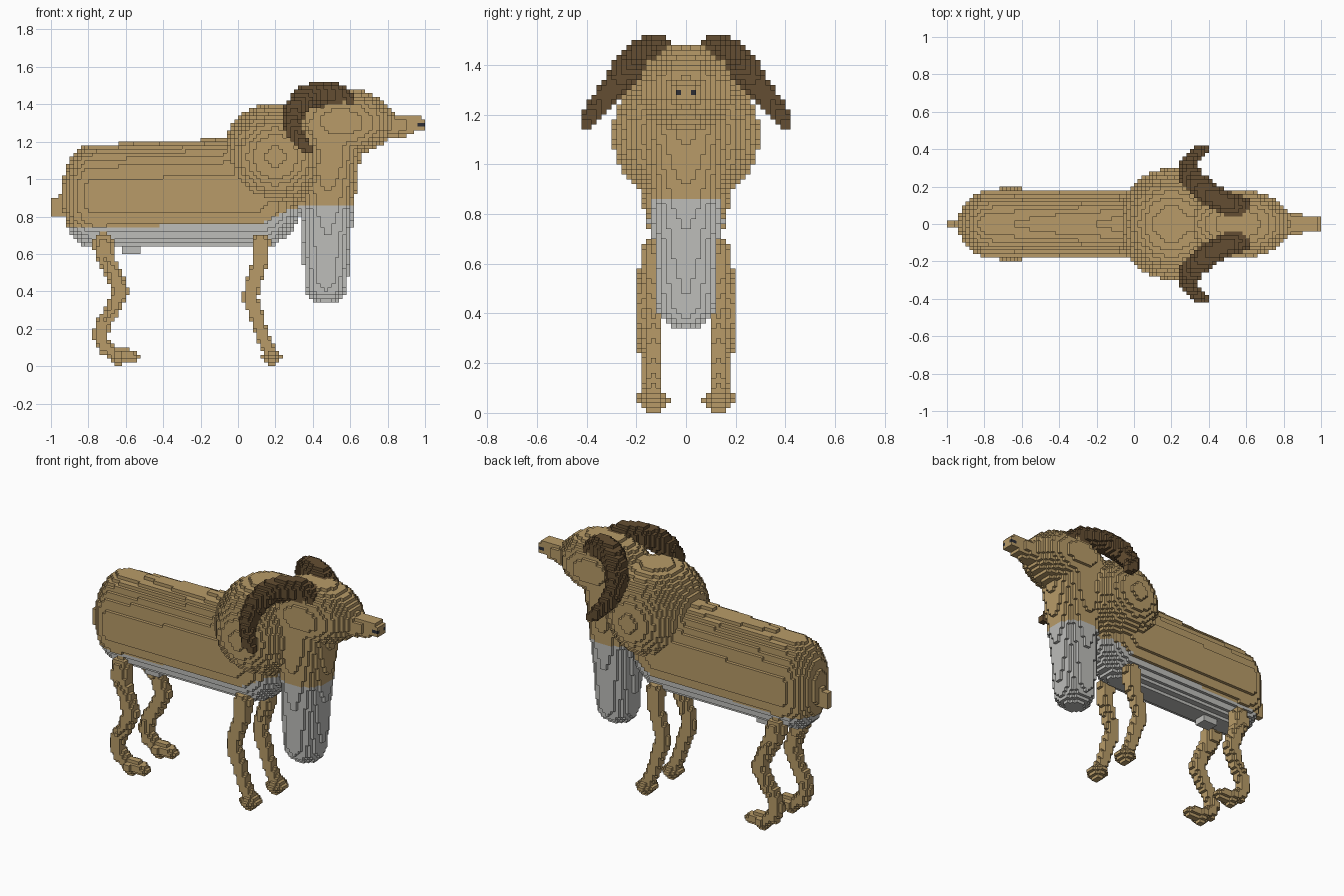
import bpy
import bmesh
import math
from mathutils import Vector

if "Cube" in bpy.data.objects:
    bpy.data.objects.remove(bpy.data.objects["Cube"], do_unlink=True)

V = 0.02  # block size


def material(name, color):
    m = bpy.data.materials.new(name)
    m.use_nodes = True
    m.diffuse_color = (*color, 1)
    for n in m.node_tree.nodes:
        if n.type == "BSDF_PRINCIPLED":
            n.inputs["Base Color"].default_value = (*color, 1)
            n.inputs["Roughness"].default_value = 0.9
    return m


TAN = material("tan_coat", (0.48, 0.33, 0.14))
PALE = material("pale_grey_wool", (0.51, 0.51, 0.49))
BROWN = material("brown_horn", (0.127, 0.076, 0.032))
DARK = material("dark_nostril", (0.025, 0.027, 0.035))


# Shapes: each returns (low corner, high corner, inside test)
def ellipsoid(c, r):
    c, r = Vector(c), Vector(r)

    def inside(p):
        return sum(((p[k] - c[k]) / r[k]) ** 2 for k in range(3)) < 1
    return c - r, c + r, inside


def box(lo, hi):
    lo, hi = Vector(lo), Vector(hi)

    def inside(p):
        return all(lo[k] < p[k] < hi[k] for k in range(3))
    return lo, hi, inside


def tube(*pts):
    """Round rod through points given as (x, y, z, radius)."""
    rods = [(Vector(a[:3]), Vector(b[:3]), a[3], b[3]) for a, b in zip(pts, pts[1:])]

    def inside(p):
        for a, b, ra, rb in rods:
            d = b - a
            t = max(0, min(1, (p - a).dot(d) / d.length_squared))
            if (p - a - d * t).length < ra + (rb - ra) * t:
                return True
        return False
    lo = Vector([min(q[k] - q[3] for q in pts) for k in range(3)])
    hi = Vector([max(q[k] + q[3] for q in pts) for k in range(3)])
    return lo, hi, inside


def barrel():
    """Long trunk with an oval section, growing slightly to the front."""
    def inside(p):
        t = max(0, min(1, (p.x + 0.78) / 0.88))
        dx = p.x - (-0.78 + 0.88 * t)
        ex = 0.16 if dx < 0 else 0.25
        cz, rz = 0.907 + 0.02 * t, 0.277 + 0.02 * t
        return (dx / ex) ** 2 + (p.y / 0.178) ** 2 + abs((p.z - cz) / rz) ** 2.2 < 1
    return Vector((-0.96, -0.2, 0.6)), Vector((0.38, 0.2, 1.26)), inside


# Colour rules
def belly_rule(p):
    edge = 0.735 if p.x < -0.42 else 0.755
    edge += max(0, p.x - 0.1) * 0.45
    return 1 if p.z < edge else 0


def beard_rule(p):
    return 1 if p.z < 0.865 else 0


def snout_rule(p):
    return 1 if p.x > 0.95 and abs(p.y) > 0.02 and 1.28 < p.z < 1.30 else 0


# Parts: name, shapes, materials, colour rule
parts = []


def part(name, shapes, mats, rule=None):
    parts.append((name, shapes, mats, rule))


# Horns
for side, s in (("left", 1), ("right", -1)):
    horn = [(0.57, 0.085, 1.42, 0.062), (0.50, 0.11, 1.455, 0.066),
            (0.42, 0.15, 1.455, 0.066), (0.35, 0.20, 1.43, 0.064),
            (0.305, 0.25, 1.37, 0.060), (0.29, 0.30, 1.30, 0.050),
            (0.31, 0.35, 1.235, 0.044), (0.355, 0.39, 1.18, 0.034),
            (0.385, 0.40, 1.165, 0.022)]
    part("horn_" + side, [tube(*[(x, y * s, z, r) for x, y, z, r in horn])], [BROWN])

# Trunk, shoulders, neck with hanging beard, head, snout, tail
part("trunk", [barrel()], [TAN, PALE], belly_rule)
part("shoulders", [ellipsoid((0.2, 0, 1.12), (0.287, 0.295, 0.287))], [TAN])
part("neck_and_beard", [tube((0.47, 0, 0.45, 0.118), (0.475, 0, 0.70, 0.130),
                             (0.48, 0, 0.88, 0.145), (0.485, 0, 1.08, 0.165),
                             (0.50, 0, 1.25, 0.17))], [TAN, PALE], beard_rule)
part("head", [ellipsoid((0.555, 0, 1.305), (0.285, 0.185, 0.183))], [TAN])
part("snout", [tube((0.74, 0, 1.285, 0.09), (0.87, 0, 1.285, 0.06)),
               box((0.80, -0.04, 1.24), (0.94, 0.04, 1.34)),
               box((0.80, -0.04, 1.26), (0.98, 0.04, 1.34)),
               box((0.90, -0.04, 1.26), (1.00, 0.04, 1.32))],
     [TAN, DARK], snout_rule)
part("tail", [box((-1.00, -0.03, 0.80), (-0.90, 0.03, 0.90)),
              box((-0.96, -0.03, 0.90), (-0.90, 0.03, 0.92))], [TAN])
part("udder", [box((-0.62, -0.04, 0.60), (-0.52, 0.04, 0.66))], [PALE])

# Legs
for side, s in (("left", 1), ("right", -1)):
    fore = [(0.125, 0.12, 0.66, 0.048), (0.12, 0.125, 0.55, 0.042),
            (0.08, 0.13, 0.44, 0.040), (0.065, 0.13, 0.36, 0.040),
            (0.10, 0.13, 0.27, 0.036), (0.13, 0.13, 0.17, 0.036),
            (0.175, 0.13, 0.06, 0.034)]
    part("front_leg_" + side,
         [tube(*[(x, y * s, z, r) for x, y, z, r in fore]),
          ellipsoid((0.18, 0.13 * s, 0.05), (0.056, 0.062, 0.034)),
          box((0.16, 0.13 * s - 0.025, 0), (0.20, 0.13 * s + 0.025, 0.04))], [TAN])
    hind = [(-0.72, 0.12, 0.66, 0.058), (-0.71, 0.14, 0.58, 0.050),
            (-0.66, 0.155, 0.49, 0.042), (-0.63, 0.16, 0.40, 0.044),
            (-0.665, 0.155, 0.31, 0.040), (-0.72, 0.15, 0.23, 0.040),
            (-0.74, 0.145, 0.16, 0.040), (-0.71, 0.14, 0.10, 0.038),
            (-0.65, 0.14, 0.06, 0.038), (-0.56, 0.14, 0.055, 0.034)]
    part("hind_leg_" + side,
         [tube(*[(x, y * s, z, r) for x, y, z, r in hind]),
          ellipsoid((-0.64, 0.14 * s, 0.055), (0.05, 0.062, 0.034)),
          box((-0.66, 0.14 * s - 0.025, 0.0), (-0.62, 0.14 * s + 0.025, 0.04))], [TAN])

# Fill the block grid; the first part to claim a cell keeps it
owner = {}
for index, (_, shapes, _, _) in enumerate(parts):
    for lo, hi, inside in shapes:
        spans = [range(math.floor(lo[k] / V) - 1, math.ceil(hi[k] / V) + 1) for k in range(3)]
        for i in spans[0]:
            for j in spans[1]:
                for k in spans[2]:
                    if k >= 0 and (i, j, k) not in owner:
                        if inside(Vector((i + 0.5, j + 0.5, k + 0.5)) * V):
                            owner[(i, j, k)] = index

cells = [[] for _ in parts]
for cell, index in owner.items():
    cells[index].append(cell)

# Turn each part's exposed block sides into a mesh
for (name, _, mats, rule), own in zip(parts, cells):
    bm = bmesh.new()
    verts = {}
    for cell in own:
        slot = rule(Vector([c + 0.5 for c in cell]) * V) if rule else 0
        for axis in range(3):
            u, v = (axis + 1) % 3, (axis + 2) % 3
            for step in (0, 1):
                near = list(cell)
                near[axis] += 1 if step else -1
                if tuple(near) in owner:
                    continue
                ring = []
                for du, dv in ((0, 0), (1, 0), (1, 1), (0, 1)):
                    q = list(cell)
                    q[axis] += step
                    q[u] += du
                    q[v] += dv
                    q = tuple(q)
                    if q not in verts:
                        verts[q] = bm.verts.new(Vector(q) * V)
                    ring.append(verts[q])
                face = bm.faces.new(ring if step else ring[::-1])
                face.material_index = slot
    mesh = bpy.data.meshes.new(name)
    bm.to_mesh(mesh)
    bm.free()
    for m in mats:
        mesh.materials.append(m)
    bpy.context.collection.objects.link(bpy.data.objects.new(name, mesh))
